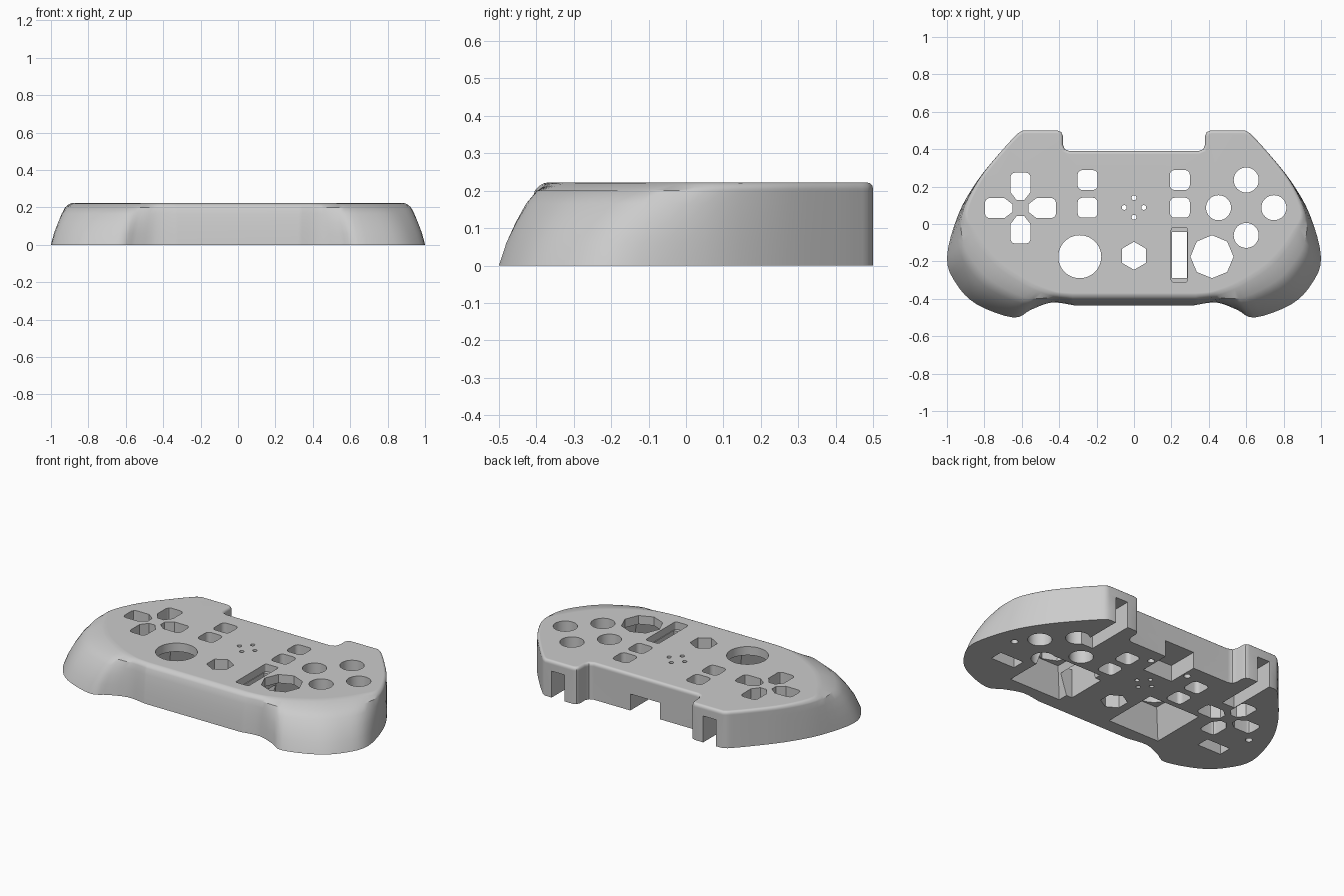
import bpy, bmesh
from math import sin, cos, pi, radians
from mathutils import Vector, Matrix

if "Cube" in bpy.data.objects:
    bpy.data.objects.remove(bpy.data.objects["Cube"], do_unlink=True)

HEIGHT = 0.222
BELOW, ABOVE = -0.1, 0.3

grey = bpy.data.materials.new("shell grey")
grey.use_nodes = True
grey.diffuse_color = (0.6, 0.6, 0.6, 1)
grey.node_tree.nodes["Principled BSDF"].inputs["Base Color"].default_value = (0.6, 0.6, 0.6, 1)


def new_object(name, bm):
    mesh = bpy.data.meshes.new(name)
    bm.to_mesh(mesh)
    bm.free()
    mesh.materials.append(grey)
    obj = bpy.data.objects.new(name, mesh)
    bpy.context.scene.collection.objects.link(obj)
    return obj


def loft(bm, rings):
    """Closed solid through rings of 3D points; returns the vertex rings."""
    loops = [[bm.verts.new(p) for p in ring] for ring in rings]
    n = len(loops[0])
    for low, high in zip(loops, loops[1:]):
        for i in range(n):
            j = (i + 1) % n
            bm.faces.new((low[i], low[j], high[j], high[i]))
    bm.faces.new(loops[0])
    bm.faces.new(loops[-1])
    bmesh.ops.recalc_face_normals(bm, faces=bm.faces)
    return loops


def spline(points, steps):
    """Catmull-Rom curve through the points."""
    out = []
    ext = [points[0]] + points + [points[-1]]
    for a, b, c, d in zip(ext, ext[1:], ext[2:], ext[3:]):
        for k in range(steps):
            t = k / steps
            out.append((b * 2 + (c - a) * t + (a * 2 - b * 5 + c * 4 - d) * t * t
                        + (b * 3 - a - c * 3 + d) * t * t * t) * 0.5)
    return out + [points[-1]]


# Shell outline, left half: foot x, y and rim x, y around the grip
grip = [Vector(p) for p in (
    (.32, -.435, .33, -.385), (.44, -.42, .41, -.378), (.55, -.458, .47, -.36),
    (.645, -.5, .56, -.322), (.84, -.43, .70, -.235), (.95, -.32, .79, -.145),
    (1, -.18, .86, -.045), (.94, .05, .905, .06), (.835, .235, .83, .235),
    (.7, .4, .7, .4), (.62, .485, .62, .485))]
# Upright back edge and the notch
back = [(.595, .5), (.41, .5), (.389, .491), (.38, .47), (.38, .425), (.37, .4), (.345, .39)]
half = spline(grip, 4) + [Vector(p + p) for p in back]
outline = half + [Vector((-p[0], p[1], -p[2], p[3])) for p in reversed(half)]

# Shell body, bulging towards a rounded rim
bm = bmesh.new()
layers = ((0, 0), (.06, .11), (.115, .26), (.165, .43), (.2, .62), (HEIGHT, 1))
rings = []
for z, f in layers:
    rings.append([(p[0] + (p[2] - p[0]) * f, p[1] + (p[3] - p[1]) * f, z) for p in outline])
rim = set(loft(bm, rings)[-1])
rim_edges = [e for e in bm.edges if all(v in rim for v in e.verts)]
bmesh.ops.bevel(bm, geom=rim_edges, offset=0.016, segments=3, profile=0.5,
                affect='EDGES', clamp_overlap=False)
shell = new_object("controller_shell", bm)


# Cutting helpers
cutters = []


def cut(points, z0=BELOW, z1=ABOVE, top=None):
    bm = bmesh.new()
    loft(bm, [[(x, y, z0) for x, y in points], [(x, y, z1) for x, y in top or points]])
    cutter = new_object("cutter", bm)
    cutter.hide_render = True
    cutters.append(cutter)


def polygon(x, y, r, sides, turn=0):
    return [(x + r * cos(turn + 2 * pi * i / sides), y + r * sin(turn + 2 * pi * i / sides))
            for i in range(sides)]


def box(x0, x1, y0, y1):
    return [(x0, y0), (x1, y0), (x1, y1), (x0, y1)]


def rounded(x, y, w, h, r):
    pts = []
    for k, (sx, sy) in enumerate(((1, 1), (-1, 1), (-1, -1), (1, -1))):
        for i in range(4):
            a = k * pi / 2 + i * pi / 6
            pts.append((x + sx * (w / 2 - r) + r * cos(a), y + sy * (h / 2 - r) + r * sin(a)))
    return pts


# Direction pad holes, four around a centre
arm = [(.02, .042), (.053, .085), (.053, .17), (.045, .184), (.03, .19)]
arm += [(-x, y) for x, y in reversed(arm)]
for k in range(4):
    turn = Matrix.Rotation(k * pi / 2, 2)
    cut([tuple(turn @ Vector(p) + Vector((-.607, .085))) for p in arm])

# Round action buttons and speaker dots
for dx, dy in ((1, 0), (0, 1), (-1, 0), (0, -1)):
    cut(polygon(.6 + .148 * dx, .087 + .148 * dy, .067, 32))
    cut(polygon(.052 * dx, .088 + .052 * dy, .013, 12))

# Small square buttons
for x in (-.248, .245):
    for y in (.235, .087):
        cut(rounded(x, y, .107, .107, .025))

# Centre button and slider
cut(polygon(0, -.17, .075, 6, pi / 2))
cut(rounded(.243, -.165, .088, .29, .012), HEIGHT - .045)
cut(box(.203, .283, -.288, -.042))

# Thumb stick openings with flared wells beneath
for x, sides in ((-.29, 48), (.417, 8)):
    cut(polygon(x, -.175, .115, sides))
    wells = [[(x + sx * s, -.175 + sy * s) for sx, sy in ((-1, -1), (1, -1), (1, 1), (-1, 1))]
             for s in (.175, .12)]
    cut(wells[0], -.002, .17, wells[1])

# Cable port, shoulder slots, grip pockets and screw holes in the underside
cut(box(-.1, .1, .2, .45), BELOW, .1)
for s in (-1, 1):
    cut(box(*sorted((s * .465, s * .55)), .2, .6), BELOW, .16)
    cut(box(*sorted((s * .66, s * .82)), -.24, -.16), BELOW, .08)
    cut(polygon(s * .84, -.02, .02, 12), BELOW, .1)
    cut(polygon(s * .13, .3, .02, 12), BELOW, .1)

# Apply every cut, then discard the cutters
bpy.ops.object.select_all(action='DESELECT')
bpy.context.view_layer.objects.active = shell
shell.select_set(True)
for cutter in cutters:
    mod = shell.modifiers.new("cut", 'BOOLEAN')
    mod.operation = 'DIFFERENCE'
    mod.solver = 'EXACT'
    mod.object = cutter
    bpy.ops.object.modifier_apply(modifier=mod.name)
    bpy.data.objects.remove(cutter, do_unlink=True)

# Smooth sides, flat top
bpy.ops.object.shade_smooth_by_angle(angle=radians(32))
weighted = shell.modifiers.new("even shading", 'WEIGHTED_NORMAL')
weighted.keep_sharp = True
